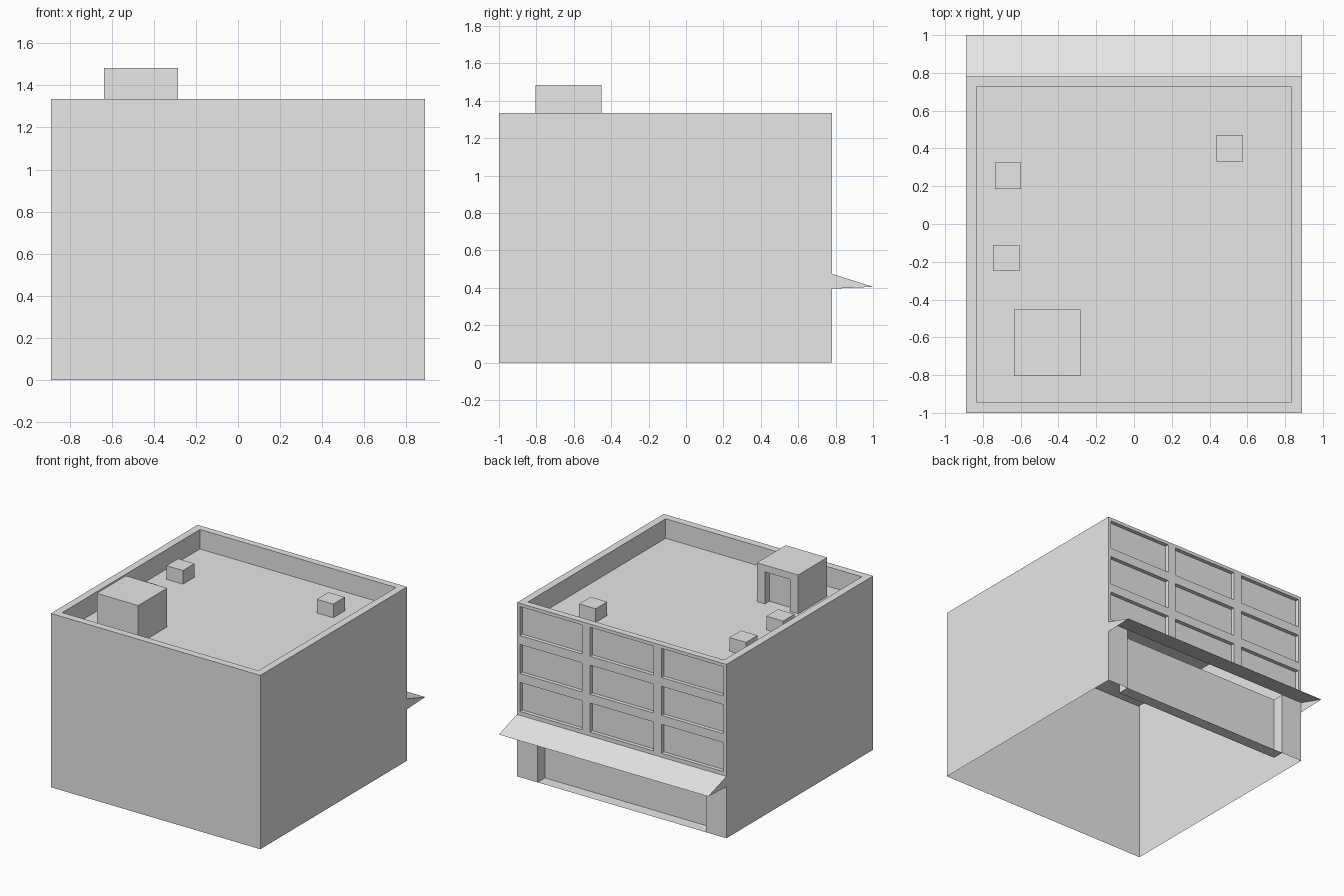
import bpy
import bmesh
from mathutils import Vector

if "Cube" in bpy.data.objects:
    bpy.data.objects.remove(bpy.data.objects["Cube"], do_unlink=True)

grey = bpy.data.materials.new("plain_grey")
grey.use_nodes = True
grey.diffuse_color = (0.8, 0.8, 0.8, 1)
grey.node_tree.nodes["Principled BSDF"].inputs["Base Color"].default_value = (0.8, 0.8, 0.8, 1)

# Main dimensions
W, FRONT, BACK, TOP = 0.89, -1.0, 0.78, 1.335
IN_X, IN_FRONT, IN_BACK, ROOF = 0.833, -0.943, 0.728, 1.185
SHOP_X, SHOP_TOP = 0.715, 0.475


def face(bm, points, facing):
    """Add a face whose normal points along facing."""
    f = bm.faces.new([bm.verts.new(p) for p in points])
    f.normal_update()
    if f.normal.dot(Vector(facing)) < 0:
        f.normal_flip()


def panel(bm, axis, at, u, v, sign):
    """Flat rectangle square to an axis; u and v span the other two axes."""
    points = []
    for a, b in ((u[0], v[0]), (u[1], v[0]), (u[1], v[1]), (u[0], v[1])):
        p = [a, b]
        p.insert(axis, at)
        points.append(p)
    facing = [0, 0, 0]
    facing[axis] = sign
    face(bm, points, facing)


def box(bm, x, y, z, skip=()):
    """Open-bottomed box; skip lists (axis, sign) sides left out."""
    spans = (x, y, z)
    for axis in range(3):
        u, v = [spans[i] for i in range(3) if i != axis]
        for sign in (-1, 1):
            if (axis, sign) not in skip and (axis, sign) != (2, -1):
                panel(bm, axis, spans[axis][sign > 0], u, v, sign)


def recess(bm, x, z, y, depth, floor=True, head=True):
    """Inset in a wall that faces +y."""
    span = (y - depth, y)
    panel(bm, 1, y - depth, x, z, 1)
    panel(bm, 0, x[0], span, z, 1)
    panel(bm, 0, x[1], span, z, -1)
    if floor:
        panel(bm, 2, z[0], x, span, 1)
    if head:
        panel(bm, 2, z[1], x, span, -1)


def finish(name, bm):
    bmesh.ops.remove_doubles(bm, verts=bm.verts, dist=0.0001)
    mesh = bpy.data.meshes.new(name)
    bm.to_mesh(mesh)
    bm.free()
    mesh.materials.append(grey)
    obj = bpy.data.objects.new(name, mesh)
    bpy.context.scene.collection.objects.link(obj)


# Outer walls, open below and on the shop side
bm = bmesh.new()
box(bm, (-W, W), (FRONT, BACK), (0, TOP), skip=((1, 1), (2, 1)))
finish("outer_walls", bm)

# Parapet rim, its inner sides and the sunken roof
bm = bmesh.new()
for side in (-1, 1):
    panel(bm, 2, TOP, sorted((side * IN_X, side * W)), (FRONT, BACK), 1)
    panel(bm, 0, side * IN_X, (IN_FRONT, IN_BACK), (ROOF, TOP), -side)
for outer, inner, sign in ((FRONT, IN_FRONT, 1), (BACK, IN_BACK, -1)):
    panel(bm, 2, TOP, (-IN_X, IN_X), sorted((outer, inner)), 1)
    panel(bm, 1, inner, (-IN_X, IN_X), (ROOF, TOP), sign)
panel(bm, 2, ROOF, (-IN_X, IN_X), (IN_FRONT, IN_BACK), 1)
finish("roof_and_parapet", bm)

# Window wall: odd cells of the grid are inset panes
bm = bmesh.new()
xs = [-W, -0.865, -0.338, -0.27, 0.27, 0.338, 0.865, W]
zs = [SHOP_TOP]
for row in range(3):
    sill = 0.505 + row * 0.291
    zs += [sill, sill + 0.223]
zs.append(TOP)
for i, x in enumerate(zip(xs, xs[1:])):
    for j, z in enumerate(zip(zs, zs[1:])):
        if i % 2 and j % 2:
            recess(bm, x, z, BACK, 0.03)
        else:
            panel(bm, 1, BACK, x, z, 1)
finish("window_wall", bm)

# Shopfront with side piers and an inset display wall
bm = bmesh.new()
for side in (-1, 1):
    panel(bm, 1, BACK, sorted((side * SHOP_X, side * W)), (0, SHOP_TOP), 1)
recess(bm, (-SHOP_X, SHOP_X), (0, SHOP_TOP), BACK, 0.09, head=False)
finish("shopfront", bm)

# Awning: sloped sheet with triangular ends
bm = bmesh.new()
high, low, tip = (BACK, SHOP_TOP), (BACK, 0.395), (1.0, 0.405)
face(bm, [(-W, *high), (W, *high), (W, *tip), (-W, *tip)], (0, 0, 1))
for side in (-1, 1):
    face(bm, [(side * W, *p) for p in (high, low, tip)], (side, 0, 0))
finish("awning", bm)

# Roof access hut with an inset doorway
bm = bmesh.new()
hut_x, hut_y, hut_z = (-0.636, -0.284), (-0.805, -0.453), (ROOF, 1.483)
door_x, door_z = (-0.567, -0.353), (ROOF, 1.431)
box(bm, hut_x, hut_y, hut_z, skip=((1, 1),))
panel(bm, 1, hut_y[1], (hut_x[0], door_x[0]), hut_z, 1)
panel(bm, 1, hut_y[1], (door_x[1], hut_x[1]), hut_z, 1)
panel(bm, 1, hut_y[1], door_x, (door_z[1], hut_z[1]), 1)
recess(bm, door_x, door_z, hut_y[1], 0.055, floor=False)
finish("roof_access_hut", bm)

# Small roof vents
for n, (x, y) in enumerate(((0.507, 0.402), (-0.667, 0.255), (-0.677, -0.18)), 1):
    bm = bmesh.new()
    box(bm, (x - 0.07, x + 0.07), (y - 0.07, y + 0.07), (ROOF, 1.29))
    finish(f"roof_vent_{n}", bm)
